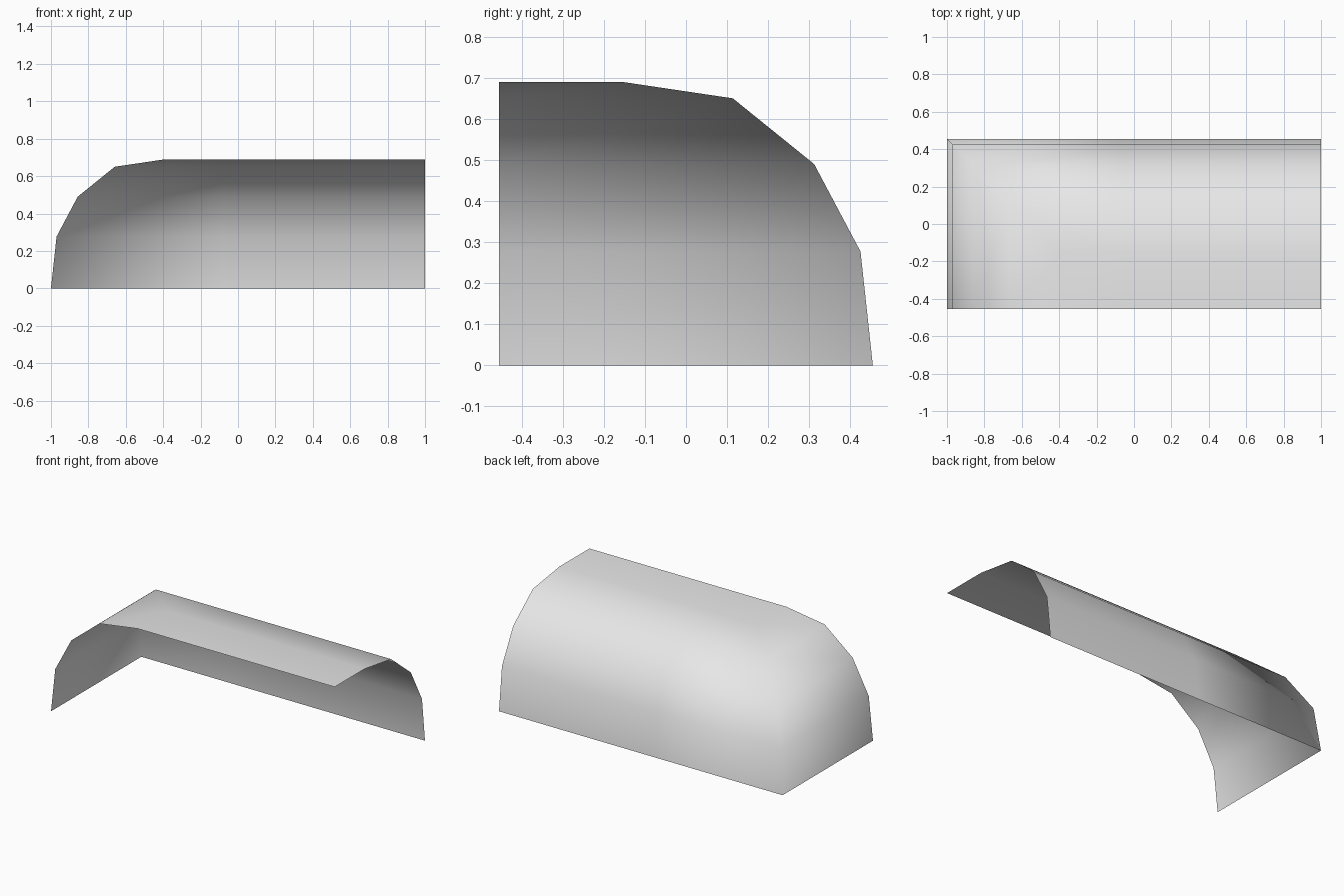
import bpy
import bmesh

cube = bpy.data.objects.get("Cube")
if cube:
    bpy.data.objects.remove(cube, do_unlink=True)

# Overall plan of the open shell
LEFT, RIGHT = -1.0, 1.0
FRONT, BACK = -0.455, 0.455
SEAM = LEFT + (BACK - FRONT)  # where the corner piece meets the straight run

# Curved wall section: (inset from the wall foot, height)
SECTION = [(0, 0), (0.03, 0.277), (0.143, 0.49), (0.341, 0.65), (0.61, 0.69)]

# Plain grey surface
grey = bpy.data.materials.new("plain_grey")
grey.use_nodes = True
grey.diffuse_color = (0.8, 0.8, 0.8, 1)
grey.node_tree.nodes["Principled BSDF"].inputs["Base Color"].default_value = (0.8, 0.8, 0.8, 1)

bm = bmesh.new()


def ring(inset, z):
    """One level: end wall front, mitred corner, seam, far end."""
    x, y = LEFT + inset, BACK - inset
    plan = [(x, FRONT), (x, y), (SEAM, y), (RIGHT, y)]
    return [bm.verts.new((px, py, z)) for px, py in plan]


# End wall and back wall, joined by a mitred corner
rings = [ring(inset, z) for inset, z in SECTION]
for low, high in zip(rings, rings[1:]):
    for i in range(len(low) - 1):
        bm.faces.new((low[i], high[i], high[i + 1], low[i + 1]))

# Flat roof strip up to the open front
edge, corner, seam, end = rings[-1]
top = SECTION[-1][1]
seam_front = bm.verts.new((SEAM, FRONT, top))
end_front = bm.verts.new((RIGHT, FRONT, top))
bm.faces.new((edge, seam_front, seam, corner))
bm.faces.new((seam_front, end_front, end, seam))

for face in bm.faces:
    face.smooth = True

mesh = bpy.data.meshes.new("curved_shell")
bm.to_mesh(mesh)
bm.free()
mesh.materials.append(grey)
shell = bpy.data.objects.new("curved_shell", mesh)
bpy.context.collection.objects.link(shell)
